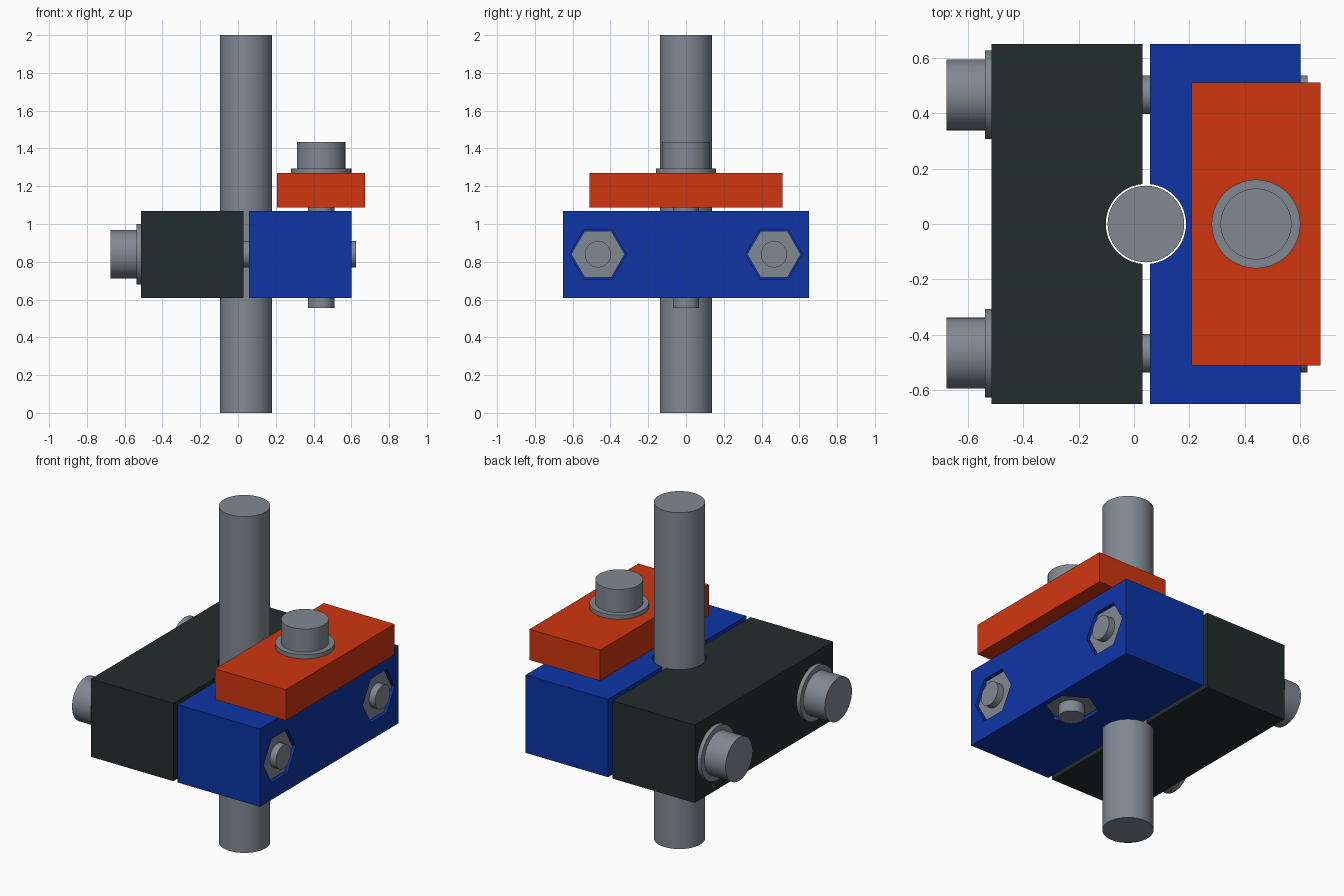
import bpy, math
from mathutils import Vector

if "Cube" in bpy.data.objects:
    bpy.data.objects.remove(bpy.data.objects["Cube"])


def material(name, rgb):
    m = bpy.data.materials.new(name)
    m.diffuse_color = (*rgb, 1)
    m.use_nodes = True
    m.node_tree.nodes["Principled BSDF"].inputs["Base Color"].default_value = m.diffuse_color
    return m


STEEL = material("steel grey", (0.22, 0.25, 0.29))
BLUE = material("blue", (0.004, 0.036, 0.38))
RED = material("orange red", (0.63, 0.037, 0.005))
DARK = material("dark green black", (0.016, 0.027, 0.026))


def box(name, lo, hi, mat):
    lo, hi = Vector(lo), Vector(hi)
    bpy.ops.mesh.primitive_cube_add(size=1, location=(lo + hi) / 2)
    o = bpy.context.object
    o.name = name
    o.scale = hi - lo
    bpy.ops.object.transform_apply(location=False, rotation=False, scale=True)
    o.data.materials.append(mat)
    return o


def rod(name, a, b, r, mat=STEEL, sides=64):
    """Cylinder or hexagonal prism between two points."""
    a, b = Vector(a), Vector(b)
    d = b - a
    bpy.ops.mesh.primitive_cylinder_add(vertices=sides, radius=r, depth=d.length,
                                        location=(a + b) / 2)
    o = bpy.context.object
    o.name = name
    if abs(d.x) > abs(d.z):
        o.rotation_euler = (0, math.pi / 2, 0)
    if mat:
        o.data.materials.append(mat)
    if sides > 6:
        bpy.ops.object.shade_smooth_by_angle(angle=math.radians(30))
    return o


def cut(target, cutter):
    cutter.hide_render = True
    cutter.hide_set(True)
    m = target.modifiers.new("cut", 'BOOLEAN')
    m.operation = 'DIFFERENCE'
    m.solver = 'EXACT'
    m.object = cutter
    bpy.context.view_layer.objects.active = target
    bpy.ops.object.modifier_apply(modifier=m.name)
    bpy.data.objects.remove(cutter)


POST_X, BOLT_X, BOLT_Y, BOLT_Z = 0.043, 0.44, 0.466, 0.84
BOTTOM, TOP = 0.607, 1.07
NUT_R, POCKET_R, RECESS, NUT_H = 0.142, 0.15, 0.015, 0.09

# Clamp halves and top plate
rear = box("dark_clamp_half", (-0.513, -0.65, BOTTOM), (0.03, 0.65, TOP), DARK)
front = box("blue_clamp_half", (0.058, -0.65, BOTTOM), (0.60, 0.65, TOP), BLUE)
plate = box("clamping_plate", (0.207, -0.511, 1.087), (0.672, 0.511, 1.27), RED)

# Post and its clearance groove in both halves
rod("post", (POST_X, 0, 0), (POST_X, 0, 2), 0.138)
for half in (rear, front):
    cut(half, rod("post_groove", (POST_X, 0, 0.3), (POST_X, 0, 1.4), 0.1445))

# Horizontal bolts with washers and recessed hex nuts
for side, s in (("front", -1), ("back", 1)):
    def p(x):
        return (x, s * BOLT_Y, BOLT_Z)
    rod(side + "_bolt_head", p(-0.676), p(-0.535), 0.128)
    rod(side + "_washer", p(-0.537), p(-0.513), 0.16)
    rod(side + "_bolt_shank", p(-0.53), p(0.625), 0.07)
    cut(front, rod("nut_pocket", p(0.6 - RECESS - NUT_H), p(0.7), POCKET_R, BLUE, 6))
    rod(side + "_nut", p(0.6 - RECESS - NUT_H), p(0.6 - RECESS), NUT_R, STEEL, 6)


# Vertical bolt with washer and recessed hex nut
def v(z):
    return (BOLT_X, 0, z)


rod("plate_bolt_head", v(1.29), v(1.433), 0.128)
rod("plate_washer", v(1.27), v(1.295), 0.16)
rod("plate_bolt_shank", v(0.555), v(1.29), 0.07)
cut(front, rod("plate_nut_pocket", v(0.5), v(BOTTOM + RECESS + NUT_H), POCKET_R, BLUE, 6))
rod("plate_nut", v(BOTTOM + RECESS), v(BOTTOM + RECESS + NUT_H), NUT_R, STEEL, 6)
